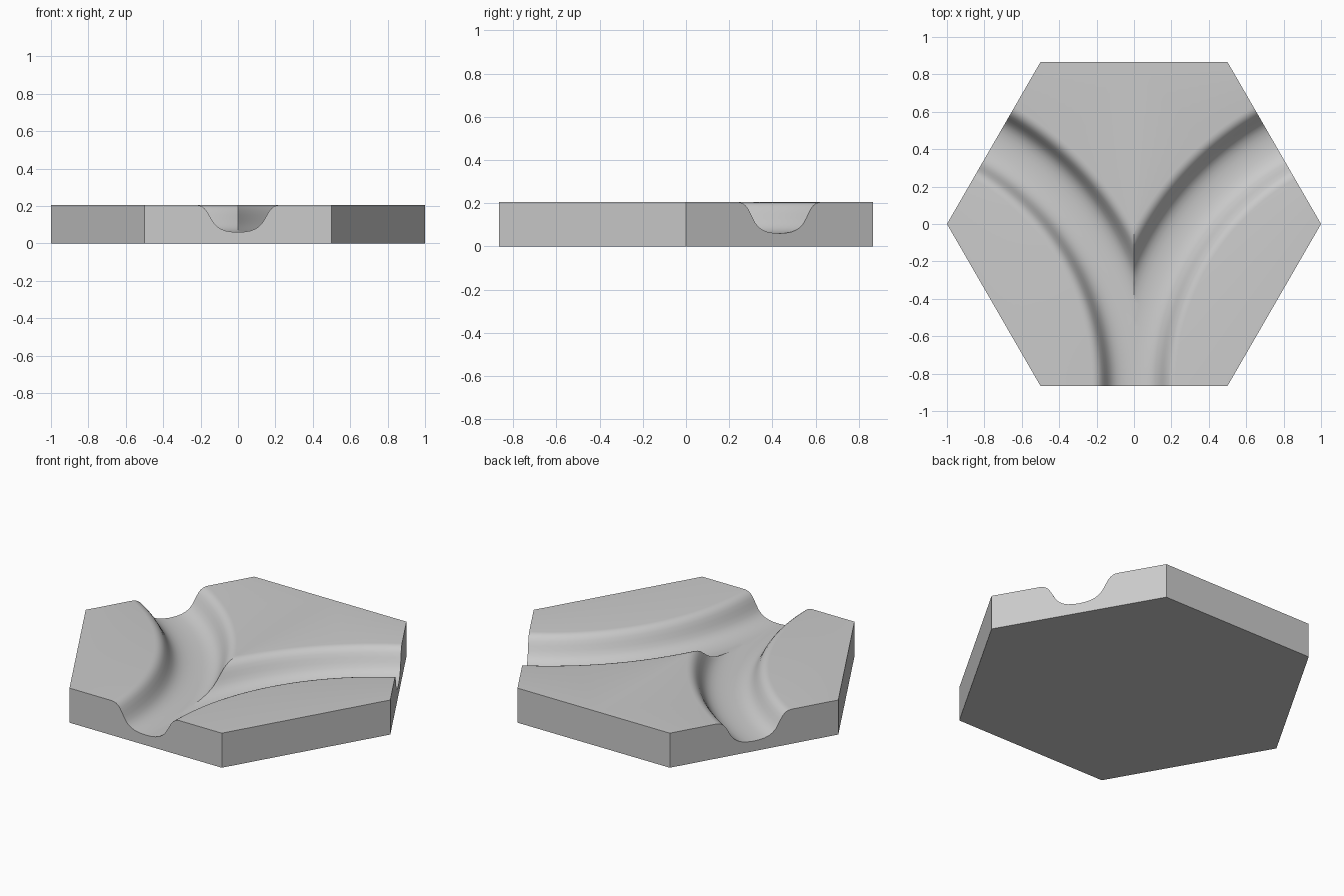
import bpy, bmesh
from math import cos, sin, pi, sqrt
from mathutils import Vector

cube = bpy.data.objects.get("Cube")
if cube:
    bpy.data.objects.remove(cube, do_unlink=True)

HEIGHT = 0.205
HALF = sqrt(3) / 2
CENTRE = Vector((1.5, -HALF, 0))
BEND = 1.5
STEPS = 40

# Half of the channel section: distance from its centre line, height
section = [(0, 0.06), (0.035, 0.062), (0.065, 0.067), (0.09, 0.076), (0.11, 0.088),
           (0.128, 0.106), (0.143, 0.13), (0.155, 0.152), (0.168, 0.174),
           (0.18, 0.188), (0.194, 0.198), (0.208, 0.203), (0.222, HEIGHT)]
rings = [(0.8, HEIGHT)]
rings += [(BEND - d, z) for d, z in reversed(section)]
rings += [(BEND + d, z) for d, z in section[1:]]
rings += [(2.4, HEIGHT)]

# Sweep the section around the bend for the right-hand branch
bm = bmesh.new()
rows = []
for i in range(STEPS + 1):
    a = pi * (2 / 3 + i / STEPS / 3)
    rows.append([bm.verts.new(CENTRE + Vector((r * cos(a), r * sin(a), z)))
                 for r, z in rings])
for lower, upper in zip(rows, rows[1:]):
    for j in range(len(rings) - 1):
        bm.faces.new((lower[j], lower[j + 1], upper[j + 1], upper[j]))


def trim(point, normal):
    bmesh.ops.bisect_plane(bm, geom=bm.verts[:] + bm.edges[:] + bm.faces[:], dist=1e-5,
                           plane_co=point, plane_no=normal, clear_outer=True)


# Trim to half a hexagon, then mirror it
trim((0, 0, 0), (-1, 0, 0))
trim((0, HALF, 0), (0, 1, 0))
trim((1, 0, 0), (HALF, -0.5, 0))
copy = bmesh.ops.duplicate(bm, geom=bm.verts[:] + bm.edges[:] + bm.faces[:])["geom"]
for v in copy:
    if isinstance(v, bmesh.types.BMVert):
        v.co.x = -v.co.x
bmesh.ops.remove_doubles(bm, verts=bm.verts[:], dist=1e-4)

# Side walls and underside
rim = [e for e in bm.edges if e.is_boundary]
walls = bmesh.ops.extrude_edge_only(bm, edges=rim)["geom"]
for v in walls:
    if isinstance(v, bmesh.types.BMVert):
        v.co.z = 0
bottom = [e for e in walls if isinstance(e, bmesh.types.BMEdge) and e.is_boundary]
bmesh.ops.contextual_create(bm, geom=bottom)
bmesh.ops.recalc_face_normals(bm, faces=bm.faces[:])

mesh = bpy.data.meshes.new("hex_tile")
bm.to_mesh(mesh)
bm.free()
tile = bpy.data.objects.new("hex_tile", mesh)
bpy.context.collection.objects.link(tile)

# Plain grey finish
grey = bpy.data.materials.new("light_grey")
grey.use_nodes = True
colour = (0.6, 0.6, 0.6, 1)
grey.diffuse_color = colour
grey.node_tree.nodes["Principled BSDF"].inputs["Base Color"].default_value = colour
mesh.materials.append(grey)

bpy.ops.object.select_all(action='DESELECT')
tile.select_set(True)
bpy.context.view_layer.objects.active = tile
bpy.ops.object.shade_smooth_by_angle(angle=pi / 6)
